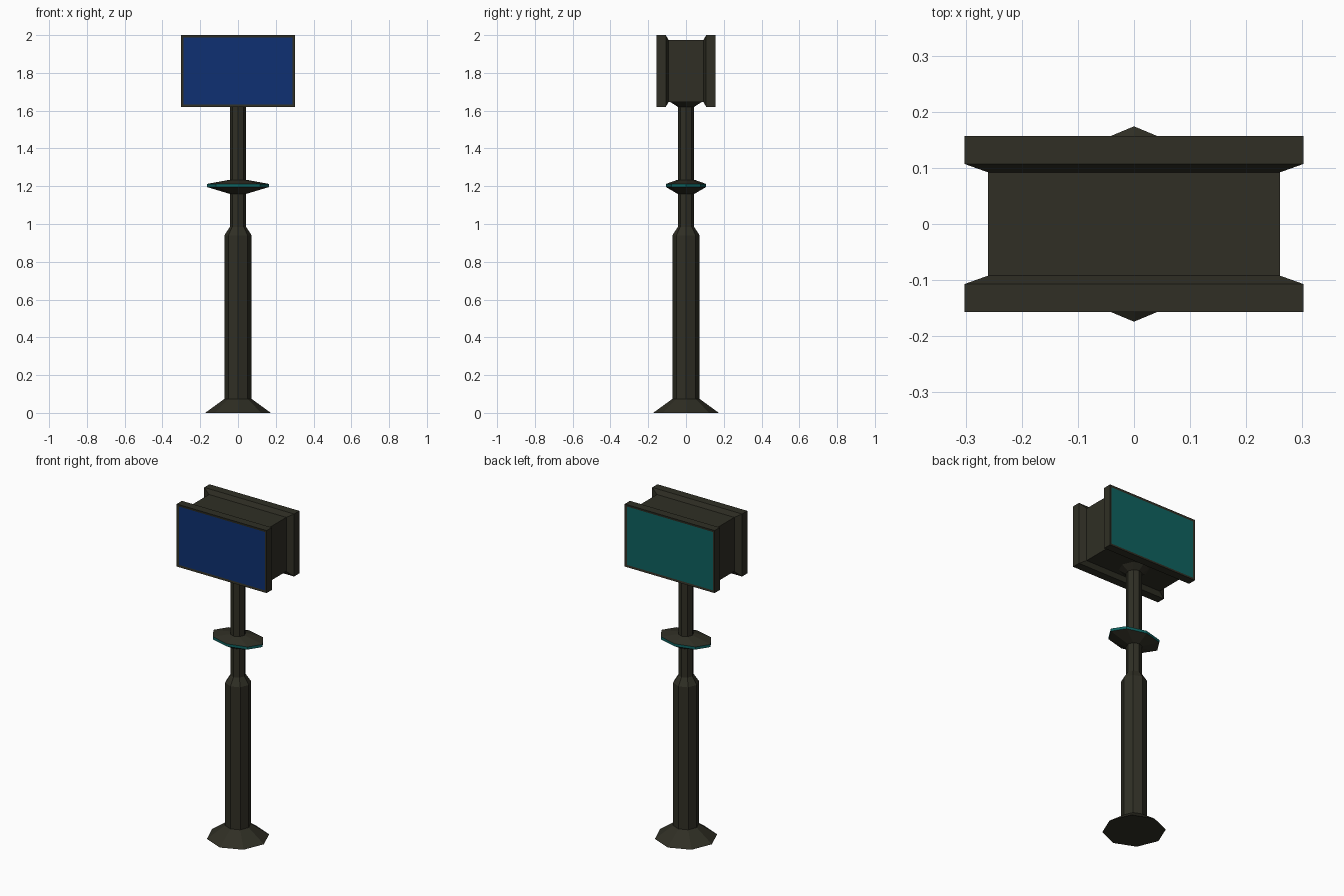
import bpy, bmesh, math

if "Cube" in bpy.data.objects:
    bpy.data.objects.remove(bpy.data.objects["Cube"])


def material(name, rgb):
    mat = bpy.data.materials.new(name)
    mat.use_nodes = True
    mat.diffuse_color = (*rgb, 1)
    mat.node_tree.nodes["Principled BSDF"].inputs["Base Color"].default_value = (*rgb, 1)
    return mat


METAL = material("dark_olive_metal", (0.029, 0.028, 0.018))
BLUE = material("blue_screen", (0.0045, 0.030, 0.168))
TEAL = material("teal_screen", (0.0045, 0.122, 0.116))


def loft(name, rings, mats, paint=None):
    """Skin a stack of matching rings, cap both ends, then paint faces by rule."""
    bm = bmesh.new()
    loops = [[bm.verts.new(p) for p in ring] for ring in rings]
    for a, b in zip(loops, loops[1:]):
        for i in range(len(a)):
            j = (i + 1) % len(a)
            bm.faces.new((a[i], a[j], b[j], b[i]))
    bm.faces.new(loops[0])
    bm.faces.new(loops[-1])
    bmesh.ops.recalc_face_normals(bm, faces=bm.faces)
    if paint:
        paint(bm)
    mesh = bpy.data.meshes.new(name)
    bm.to_mesh(mesh)
    bm.free()
    for m in mats:
        mesh.materials.append(m)
    obj = bpy.data.objects.new(name, mesh)
    bpy.context.collection.objects.link(obj)
    return obj


def octagon(z, rx, ry=None):
    ry = ry or rx
    return [(rx * math.cos(k * math.tau / 8), ry * math.sin(k * math.tau / 8), z)
            for k in range(8)]


def rectangle(y, hx, z0, z1):
    return [(-hx, y, z0), (hx, y, z0), (hx, y, z1), (-hx, y, z1)]


# Post: flared foot, thick column, thin upper pole, collar under the sign
post_profile = [(0, 0.174), (0.074, 0.072), (0.94, 0.072), (0.985, 0.043),
                (1.62, 0.043), (1.647, 0.085)]
loft("post", [octagon(z, r) for z, r in post_profile], [METAL])


# Oval disc around the pole, with a glowing rim
def paint_rim(bm):
    for f in bm.faces:
        if abs(f.normal.z) < 0.1:
            f.material_index = 1


loft("ring_disc",
     [octagon(1.16, 0.045), octagon(1.196, 0.165, 0.107),
      octagon(1.212, 0.165, 0.107), octagon(1.234, 0.045)],
     [METAL, TEAL], paint_rim)


# Double-sided sign: narrow core between two flanged frames with screens
def inset_screens(bm):
    for side, index in ((-1, 1), (1, 2)):
        face = max(bm.faces, key=lambda f: side * f.calc_center_median().y)
        bmesh.ops.inset_individual(bm, faces=[face], thickness=0.018, depth=-0.002)
        face.material_index = index


half = [(0.157, 0.302, 1.62, 2.0), (0.107, 0.302, 1.62, 2.0), (0.092, 0.26, 1.646, 1.974)]
sections = [(-y, *size) for y, *size in half] + half[::-1]
loft("sign_box", [rectangle(*s) for s in sections], [METAL, BLUE, TEAL], inset_screens)
